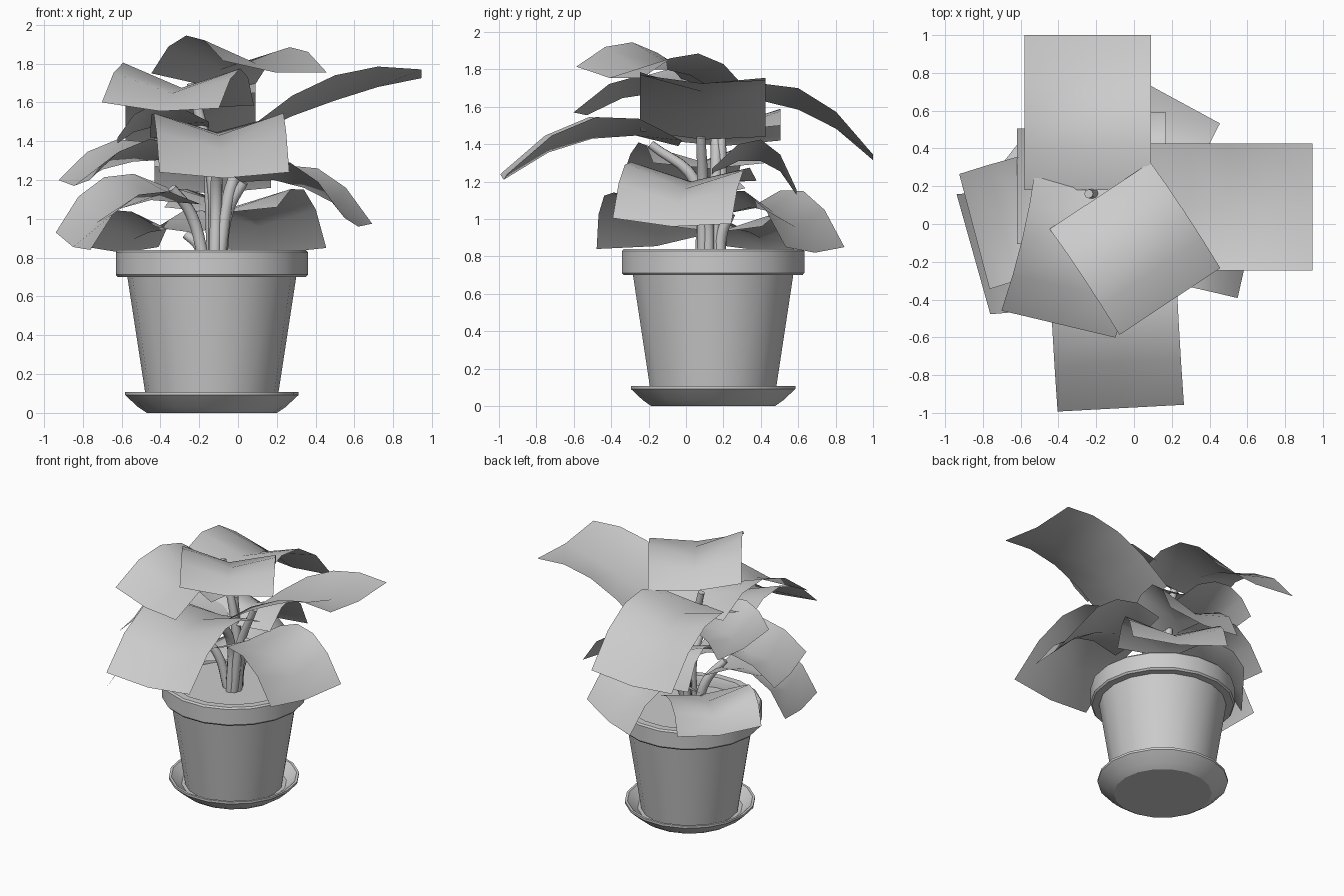
import bpy, bmesh, math
from mathutils import Vector

if "Cube" in bpy.data.objects:
    bpy.data.objects.remove(bpy.data.objects["Cube"])

CX, CY = -0.135, 0.145   # pot axis


def finish(name, bm, angle=35):
    me = bpy.data.meshes.new(name)
    bm.to_mesh(me)
    bm.free()
    ob = bpy.data.objects.new(name, me)
    bpy.context.collection.objects.link(ob)
    bpy.ops.object.select_all(action='DESELECT')
    ob.select_set(True)
    bpy.context.view_layer.objects.active = ob
    bpy.ops.object.shade_smooth_by_angle(angle=math.radians(angle))
    return ob


def lathe(name, profile, sides=18):
    bm = bmesh.new()
    vs = [bm.verts.new((r, 0, z)) for r, z in profile]
    es = [bm.edges.new(p) for p in zip(vs, vs[1:])]
    bmesh.ops.spin(bm, geom=vs + es, axis=(0, 0, 1), cent=(0, 0, 0),
                   steps=sides, angle=2 * math.pi)
    bmesh.ops.remove_doubles(bm, verts=bm.verts, dist=1e-4)
    bmesh.ops.recalc_face_normals(bm, faces=bm.faces)
    bmesh.ops.translate(bm, verts=bm.verts, vec=(CX, CY, 0))
    return finish(name, bm, 25)


def leaf(name, base, mid, tip, half=0.33, roll=0.0, rows=4):
    """Sheet whose edges follow an arc through three points; the midrib sags most halfway."""
    a, m, c = Vector(base), Vector(mid), Vector(tip)
    b = 2 * m - (a + c) / 2
    d = (c - a)
    d.z = 0
    d.normalize()
    side = Vector((d.y, -d.x, 0)) * half + Vector((0, 0, roll))
    bm = bmesh.new()
    grid = []
    for i in range(rows + 1):
        t = i / rows
        p = a * (1 - t) ** 2 + b * 2 * t * (1 - t) + c * t * t
        sag = Vector((0, 0, 0.03 + 0.085 * math.sin(math.pi * t)))
        grid.append([bm.verts.new(q) for q in (p - side, p - sag, p + side)])
    for r0, r1 in zip(grid, grid[1:]):
        for k in range(2):
            bm.faces.new((r0[k], r0[k + 1], r1[k + 1], r1[k]))
    return finish(name, bm, 60)


def stem(name, points, radius=0.032):
    cu = bpy.data.curves.new(name, 'CURVE')
    cu.dimensions = '3D'
    cu.bevel_depth = radius
    cu.bevel_resolution = 2
    cu.resolution_u = 5
    cu.use_fill_caps = True
    sp = cu.splines.new('BEZIER')
    sp.bezier_points.add(len(points) - 1)
    for bp, co in zip(sp.bezier_points, points):
        bp.co = co
        bp.handle_left_type = bp.handle_right_type = 'AUTO'
    sp.bezier_points[-1].radius = 0.75
    ob = bpy.data.objects.new(name, cu)
    bpy.context.collection.objects.link(ob)


# Pot, soil and saucer
lathe("saucer", [(0, 0), (0.335, 0), (0.38, 0.03), (0.447, 0.092), (0.447, 0.108),
                 (0.43, 0.108), (0.36, 0.05), (0, 0.05)])
lathe("pot", [(0, 0.05), (0.335, 0.05), (0.435, 0.70), (0.485, 0.70), (0.495, 0.712),
              (0.495, 0.828), (0.485, 0.84), (0.435, 0.84), (0.425, 0.82), (0.42, 0.76)])
lathe("soil", [(0, 0.77), (0.422, 0.77)])

# Upper leaves
leaf("top_leaf", (-0.18, 0.15, 1.72), (0.0, -0.11, 1.915), (0.19, -0.41, 1.785), 0.32, 0.03)
leaf("front_left_leaf", (-0.22, 0.23, 1.60), (-0.29, -0.15, 1.79), (-0.40, -0.53, 1.585), 0.31, 0.015)
leaf("back_leaf", (-0.245, 0.18, 1.65), (-0.245, 0.60, 1.70), (-0.245, 1.0, 1.345), 0.335)
leaf("right_leaf", (0.06, 0.09, 1.455), (0.50, 0.09, 1.725), (0.945, 0.09, 1.755), 0.335, 0.015)
leaf("front_leaf", (-0.12, -0.04, 1.42), (-0.10, -0.50, 1.545), (-0.07, -0.975, 1.24), 0.335)

# Middle leaves
leaf("left_upper_leaf", (-0.15, 0.20, 1.50), (-0.43, 0.20, 1.59), (-0.62, 0.20, 1.42), 0.305)
leaf("left_middle_leaf", (-0.20, 0.13, 1.30), (-0.54, 0.05, 1.41), (-0.845, -0.04, 1.20), 0.315)
leaf("back_middle_leaf", (-0.13, 0.14, 1.27), (-0.13, 0.40, 1.425), (-0.13, 0.59, 1.16), 0.30)
leaf("right_middle_leaf", (0.02, 0.06, 1.22), (0.34, -0.01, 1.275), (0.62, -0.075, 0.99), 0.325, 0.015)

# Lower leaves
leaf("back_right_low_leaf", (-0.09, 0.22, 1.06), (0.05, 0.47, 1.15), (0.165, 0.69, 0.85), 0.33)
leaf("left_low_leaf", (-0.28, 0.0, 1.12), (-0.60, -0.12, 1.17), (-0.85, -0.16, 0.885), 0.33, 0.045)
leaf("back_left_low_leaf", (-0.24, 0.17, 0.96), (-0.46, 0.34, 1.045), (-0.595, 0.45, 0.855), 0.30)

# Stems fanning out from the soil up to the leaf bases
tips = {
    "top_stem": [(-0.12, 0.15, 0.76), (-0.13, 0.16, 1.2), (-0.24, 0.16, 1.70)],
    "back_stem": [(-0.13, 0.18, 0.76), (-0.14, 0.19, 1.1), (-0.16, 0.19, 1.43)],
    "right_stem": [(-0.10, 0.09, 0.76), (-0.04, 0.09, 1.15), (0.08, 0.08, 1.44)],
    "front_stem": [(-0.12, 0.08, 0.76), (-0.11, 0.05, 1.2), (-0.11, -0.19, 1.40)],
    "right_low_stem": [(-0.09, 0.12, 0.76), (-0.05, 0.11, 1.05), (0.03, 0.07, 1.19)],
    "left_stem": [(-0.17, 0.12, 0.76), (-0.24, 0.09, 1.02), (-0.34, 0.02, 1.16)],
    "left_low_stem": [(-0.18, 0.16, 0.76), (-0.20, 0.17, 0.86), (-0.27, 0.18, 0.92)],
    "back_low_stem": [(-0.12, 0.18, 0.76), (-0.11, 0.19, 0.92), (-0.08, 0.24, 1.03)],
}
for name, pts in tips.items():
    stem(name, pts)
